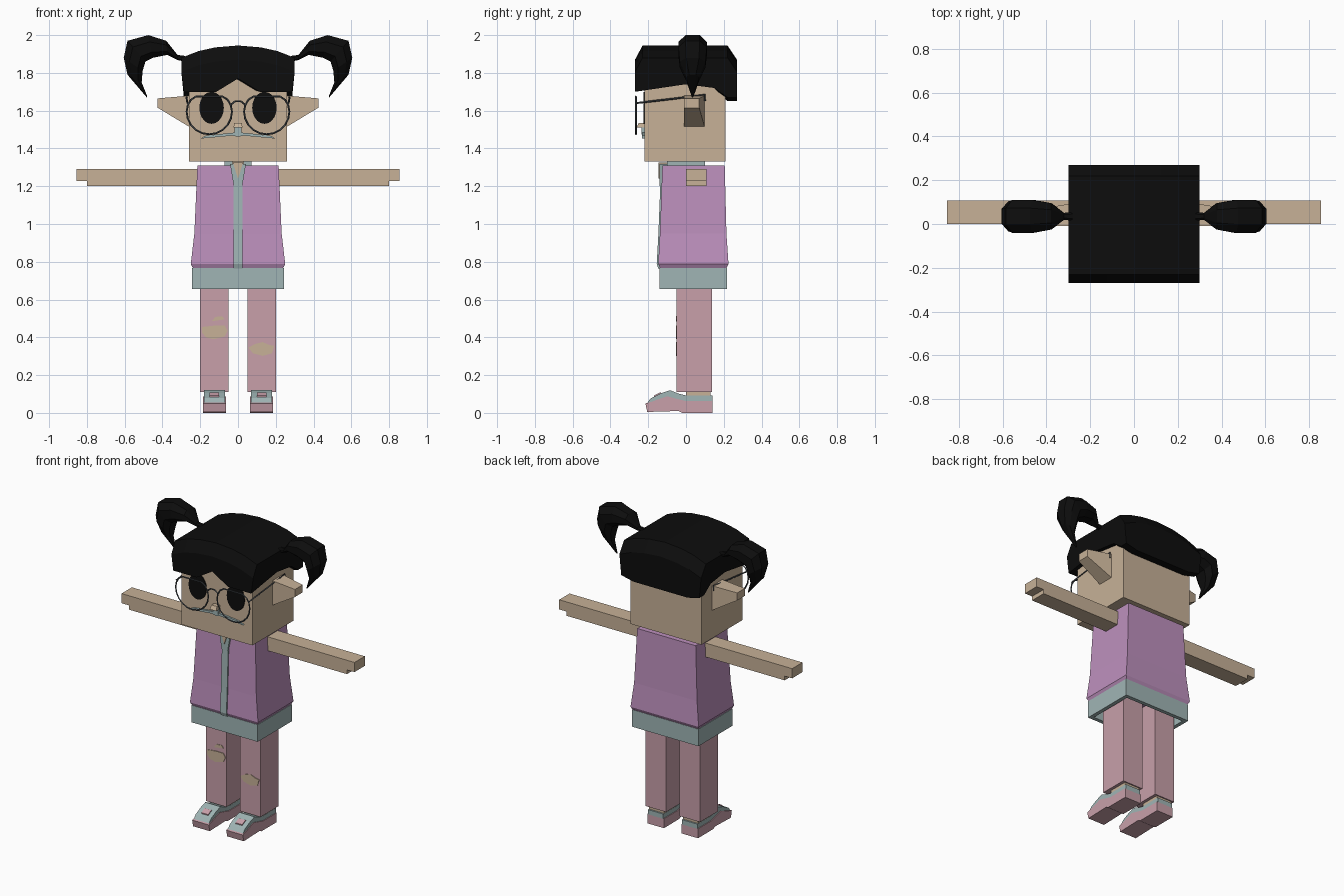
import bpy, bmesh, math
from mathutils import Vector

cube = bpy.data.objects.get("Cube")
if cube:
    bpy.data.objects.remove(cube, do_unlink=True)


def material(name, r, g, b):
    m = bpy.data.materials.new(name)
    m.use_nodes = True
    m.diffuse_color = (r, g, b, 1)
    bsdf = m.node_tree.nodes["Principled BSDF"]
    bsdf.inputs["Base Color"].default_value = (r, g, b, 1)
    bsdf.inputs["Roughness"].default_value = 0.8
    return m


SKIN = material("skin", .57, .44, .31)
BLACK = material("black", .004, .004, .004)
PURPLE = material("purple", .51, .28, .51)
PINK = material("pink", .58, .35, .40)
TEAL = material("pale teal", .35, .46, .46)
GREY = material("dark grey", .06, .07, .08)


def loft(name, rings, mat):
    """Skin a list of equal-length closed rings and cap both ends."""
    bm = bmesh.new()
    loops = [[bm.verts.new(p) for p in ring] for ring in rings]
    n = len(loops[0])
    for a, b in zip(loops, loops[1:]):
        for i in range(n):
            j = (i + 1) % n
            bm.faces.new((a[i], a[j], b[j], b[i]))
    bm.faces.new(loops[0])
    bm.faces.new(loops[-1])
    bmesh.ops.recalc_face_normals(bm, faces=bm.faces)
    me = bpy.data.meshes.new(name)
    bm.to_mesh(me)
    bm.free()
    me.materials.append(mat)
    ob = bpy.data.objects.new(name, me)
    bpy.context.collection.objects.link(ob)
    return ob


def rect(x0, x1, y0, y1, z):
    return [(x0, y0, z), (x1, y0, z), (x1, y1, z), (x0, y1, z)]


def box(name, x0, x1, y0, y1, z0, z1, mat):
    return loft(name, [rect(x0, x1, y0, y1, z) for z in (z0, z1)], mat)


def front_plate(name, pts, y0, y1, mat):
    """Extrude an x-z outline along y."""
    return loft(name, [[(x, y, z) for x, z in pts] for y in (y0, y1)], mat)


def side_plate(name, pts, x0, x1, mat):
    """Extrude a y-z outline along x."""
    return loft(name, [[(x, y, z) for y, z in pts] for x in (x0, x1)], mat)


def wire(name, pts, radius, mat, cyclic=False):
    cu = bpy.data.curves.new(name, "CURVE")
    cu.dimensions = "3D"
    cu.bevel_depth = radius
    cu.bevel_resolution = 0
    cu.use_fill_caps = True
    sp = cu.splines.new("POLY")
    sp.points.add(len(pts) - 1)
    for p, co in zip(sp.points, pts):
        p.co = (*co, 1)
    sp.use_cyclic_u = cyclic
    cu.materials.append(mat)
    ob = bpy.data.objects.new(name, cu)
    bpy.context.collection.objects.link(ob)
    return ob


# Head
box("head", -.26, .26, -.22, .21, 1.33, 1.83, SKIN)
loft("nose", [rect(-.024, .024, -.262, -.21, 1.51), rect(-.02, .02, -.25, -.21, 1.535)], SKIN)

# Hair cap: y-z sections skinned across x
def hair_section(x, front, back, top):
    b = x * .955
    return [(b, -.27, front), (x, -.27, top - .075), (x, -.23, top), (x, .22, top),
            (x, .27, top - .075), (b, .27, back), (b, .22, back),
            (b, .15, max(1.72, back)), (b, 0, 1.74)]

half = [(0, 1.77, 1.65, 1.945), (.12, 1.70, 1.65, 1.935),
        (.21, 1.70, 1.65, 1.915), (.3, 1.70, 1.67, 1.88)]
stations = [(-x, f, b, t) for x, f, b, t in reversed(half[1:])] + half
loft("hair_cap", [hair_section(*s) for s in stations], BLACK)

# Pigtails: (outer x, outer z, inner x, inner z, half depth)
TAIL = [(.28, 1.89, .28, 1.86, .02), (.32, 1.895, .32, 1.868, .016),
        (.38, 1.97, .375, 1.895, .06), (.475, 2.0, .45, 1.88, .075),
        (.585, 1.97, .49, 1.86, .075), (.605, 1.88, .505, 1.81, .068),
        (.585, 1.79, .51, 1.75, .035), (.483, 1.67, .48, 1.675, .004)]

def tail_ring(s, ox, oz, ix, iz, d):
    yc = .035
    ring = []
    for t, dy in ((0, -.5), (.3, -1), (.75, -1), (1, -.5), (1, .5), (.75, 1), (.3, 1), (0, .5)):
        ring.append((s * (ox + (ix - ox) * t), yc + dy * d, oz + (iz - oz) * t))
    return ring

for s, side in ((1, "left"), (-1, "right")):
    loft(side + "_pigtail", [tail_ring(s, *t) for t in TAIL], BLACK)

    # Ear tapering outwards
    loft(side + "_ear", [[(s * x, y, z) for y, z in ((y0, z0), (y1, z0), (y1, z1), (y0, z1))]
                         for x, y0, y1, z0, z1 in ((.25, -.01, .1, 1.51, 1.68),
                                                   (.425, -.01, .07, 1.615, 1.665))], SKIN)

    # Eye disc
    ring = [(s * .14 + .065 * math.cos(a), 1.615 + .085 * math.sin(a))
            for a in (i * math.tau / 20 for i in range(20))]
    front_plate(side + "_eye", ring, -.226, -.218, BLACK)

    # Glasses: flat-topped rim plus temple
    rim = []
    for i in range(20):
        a = i * math.tau / 20
        dz = math.sin(a)
        rim.append((s * (.152 + .12 * math.cos(a)), -.265,
                    1.595 + (min(dz, .75) * .107 if dz > 0 else dz * .12)))
    wire(side + "_glasses_rim", rim, .005, GREY, True)
    wire(side + "_glasses_temple", [(s * .268, -.265, 1.64), (s * .272, -.05, 1.665),
                                    (s * .272, .1, 1.685), (s * .272, .1, 1.65)], .005, GREY)

    # Mouth strip
    front_plate(side + "_mouth", [(s * .2, 1.452), (s * .03, 1.468), (0, 1.462),
                                  (0, 1.485), (s * .04, 1.482), (s * .17, 1.468)],
                -.232, -.215, TEAL)

    # Arm with shorter lower palm
    box(side + "_arm", *sorted((s * .19, s * .855)), 0, .108, 1.228, 1.292, SKIN)
    box(side + "_arm_underside", *sorted((s * .19, s * .80)), 0, .108, 1.2, 1.23, SKIN)

    # Leg and ankle
    box(side + "_trouser_leg", *sorted((s * .05, s * .2)), -.05, .138, .11, .765, PINK)
    box(side + "_ankle", *sorted((s * .07, s * .18)), .0, .13, .07, .115, SKIN)

    # Shoe: pink body, teal upper, pink toe cap
    x0, x1 = s * .064, s * .186
    side_plate(side + "_shoe_body", [(-.205, .005), (-.215, .05), (-.18, .06), (-.1, .088),
                                     (0, .062), (.14, .062), (.14, 0), (-.02, 0), (-.04, .01)],
               x0, x1, PINK)
    side_plate(side + "_shoe_upper", [(-.205, .055), (-.185, .078), (-.13, .105), (-.085, .12),
                                      (-.04, .102), (.0, .092), (.14, .092), (.14, .06),
                                      (0, .06), (-.09, .085), (-.16, .06)],
               s * .069, s * .181, TEAL)
    side_plate(side + "_shoe_tongue", [(-.17, .08), (-.17, .092), (-.135, .109), (-.125, .1)],
               s * .1, s * .15, PINK)

wire("glasses_bridge", [(-.04, -.265, 1.63), (-.015, -.265, 1.65),
                        (.015, -.265, 1.65), (.04, -.265, 1.63)], .005, GREY)
box("lip_groove", -.018, .018, -.236, -.215, 1.475, 1.512, TEAL)

# Jacket: flared body with a tucked hem
loft("jacket", [rect(-w, w, y0, y1, z) for w, y0, y1, z in
                ((.236, -.135, .212, .762), (.25, -.147, .225, .788),
                 (.231, -.138, .214, .95), (.215, -.125, .205, 1.31))], PURPLE)
side_plate("zip_band", [(-.132, 1.31), (-.146, .95), (-.155, .788), (-.147, .765),
                        (-.1, .765), (-.1, 1.31)], -.023, .023, TEAL)
front_plate("collar_front", [(-.022, 1.2), (.022, 1.2), (.042, 1.318), (-.042, 1.318)],
            -.14, -.1, TEAL)
front_plate("neck_opening", [(0, 1.24), (.028, 1.326), (-.028, 1.326)], -.146, -.09, SKIN)
for s in (1, -1):
    box("collar_side", *sorted((s * .03, s * .072)), -.1, .1, 1.29, 1.33, TEAL)
box("collar_back", -.07, .07, .07, .1, 1.29, 1.33, TEAL)
box("neck", -.035, .035, -.09, .08, 1.28, 1.34, SKIN)

# Skirt: hollow band of four walls
X, Y0, Y1, T = .243, -.14, .217, .025
box("skirt_front", -X, X, Y0, Y0 + T, .655, .768, TEAL)
box("skirt_back", -X, X, Y1 - T, Y1, .655, .768, TEAL)
box("skirt_left", X - T, X, Y0 + T, Y1 - T, .655, .768, TEAL)
box("skirt_right", -X, -X + T, Y0 + T, Y1 - T, .655, .768, TEAL)

# Torn knee holes
front_plate("right_knee_hole", [(-.19, .455), (-.125, .462), (-.07, .462), (-.055, .435),
                                (-.07, .405), (-.13, .39), (-.17, .4), (-.19, .425)],
            -.054, -.046, SKIN)
front_plate("right_knee_nick", [(-.14, .485), (-.12, .508), (-.085, .512), (-.07, .495)],
            -.054, -.046, SKIN)
front_plate("left_knee_hole", [(.055, .345), (.09, .365), (.13, .375), (.165, .36), (.192, .355),
                               (.18, .315), (.13, .302), (.08, .315)],
            -.054, -.046, SKIN)
